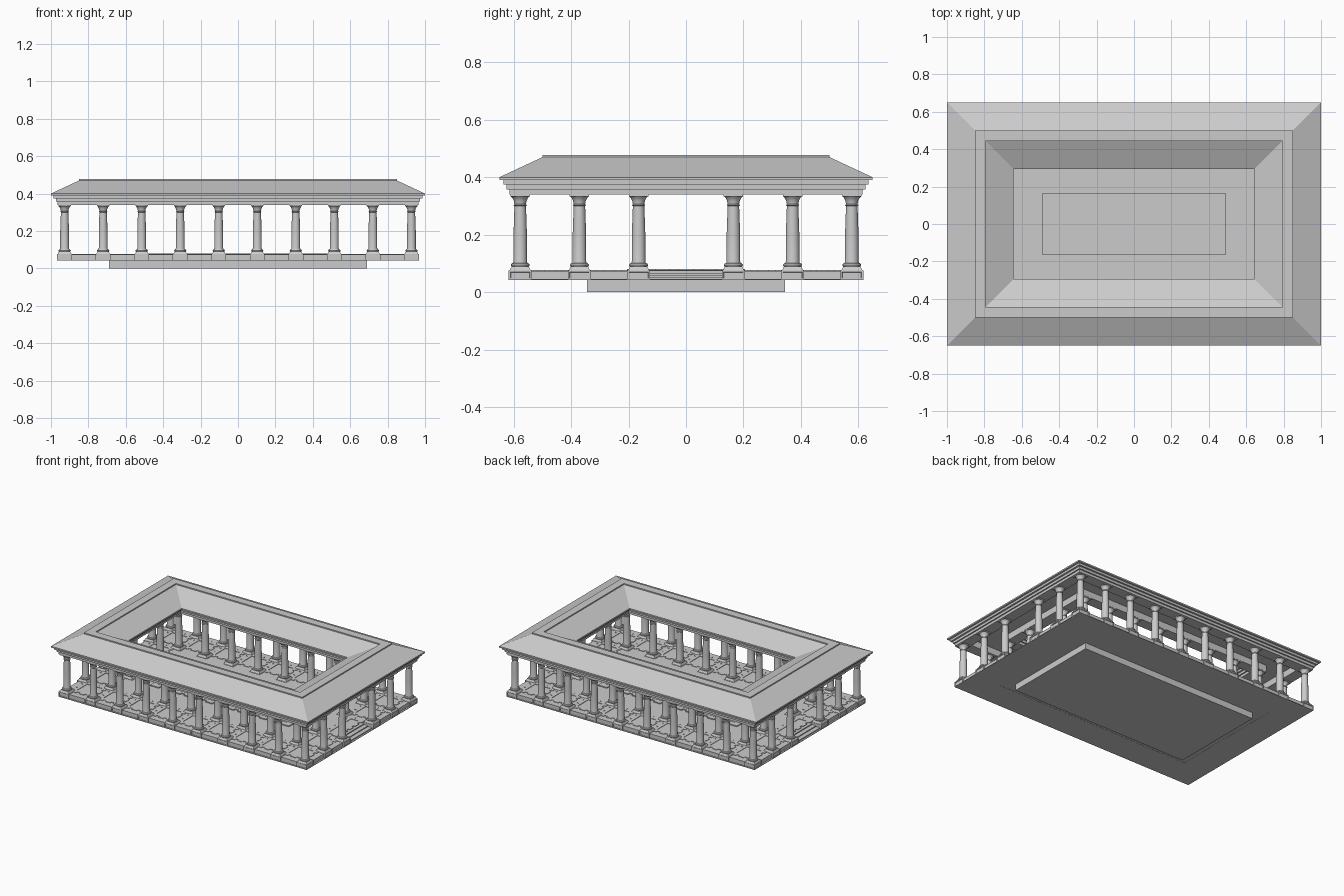
import bpy, bmesh, math
from mathutils import Matrix, Vector

cube = bpy.data.objects.get("Cube")
if cube:
    bpy.data.objects.remove(cube, do_unlink=True)

stone = bpy.data.materials.new("pale grey stone")
stone.use_nodes = True
GREY = (0.6, 0.6, 0.6, 1)
stone.diffuse_color = GREY
stone.node_tree.nodes["Principled BSDF"].inputs["Base Color"].default_value = GREY


def make(name, bm):
    bmesh.ops.recalc_face_normals(bm, faces=bm.faces[:])
    mesh = bpy.data.meshes.new(name)
    bm.to_mesh(mesh)
    bm.free()
    mesh.materials.append(stone)
    return place(name, mesh)


def place(name, mesh, loc=(0, 0, 0)):
    ob = bpy.data.objects.new(name, mesh)
    ob.location = loc
    bpy.context.scene.collection.objects.link(ob)
    return ob


def box(bm, x0, x1, y0, y1, z0, z1):
    m = Matrix.Translation(((x0 + x1) / 2, (y0 + y1) / 2, (z0 + z1) / 2))
    size = Matrix.Diagonal((abs(x1 - x0), abs(y1 - y0), z1 - z0, 1))
    return bmesh.ops.create_cube(bm, size=1, matrix=m @ size)["verts"]


def ring(bm, hx, hy, profile, cx=0, cy=0):
    """Mitred rectangular sweep of a closed (inset, height) profile."""
    loops = [[bm.verts.new((cx + sx * (hx - d), cy + sy * (hy - d), z)) for d, z in profile]
             for sx, sy in ((1, 1), (-1, 1), (-1, -1), (1, -1))]
    n = len(profile)
    for i in range(4):
        a, b = loops[i], loops[(i + 1) % 4]
        for j in range(n):
            k = (j + 1) % n
            bm.faces.new((a[j], a[k], b[k], b[j]))


def band(width, z0, z1):
    return [(0, z0), (width, z0), (width, z1), (0, z1)]


def toothed_frame(bm, cx, cy, hx, hy, width, tooth, pitch, z0, z1):
    """Paving border with an outer edge of evenly spaced teeth."""
    ring(bm, hx - tooth, hy - tooth, band(width - tooth, z0, z1), cx, cy)
    for half, other, swap in ((hx, hy, False), (hy, hx, True)):
        n = max(1, round(2 * half / pitch))
        step = 2 * half / n
        for i in range(n):
            a0 = -half + i * step + (0.18 * step if i else 0)
            a1 = -half + (i + 1) * step - (0.18 * step if i < n - 1 else 0)
            for s in (-1, 1):
                b0, b1 = sorted((s * other, s * (other - tooth)))
                if swap:
                    box(bm, cx + b0, cx + b1, cy + a0, cy + a1, z0, z1)
                else:
                    box(bm, cx + a0, cx + a1, cy + b0, cy + b1, z0, z1)


# Roof: mitred gable ring with stepped entablature on both sides
SPAN = 0.355
outer = [(0.111, 0.385), (0.111, 0.34), (0.035, 0.34), (0.035, 0.358), (0.026, 0.358),
         (0.026, 0.375), (0.014, 0.375), (0.014, 0.39), (0, 0.39), (0, 0.40),
         (0.15, 0.47), (0.15, 0.478)]
bm = bmesh.new()
ring(bm, 1, 0.65, outer + [(SPAN - d, z) for d, z in reversed(outer)])
make("roof", bm)

# Lower base with the sunken pool basin
FLOOR = 0.074
PX, PY = 0.49, 0.163
bm = bmesh.new()
box(bm, -0.69, 0.69, -0.345, 0.345, 0, 0.02)
ring(bm, 0.69, 0.345, [(0, 0.02), (0.18, 0.02), (0.18, 0.044), (0, 0.044)])
make("lower_base", bm)

# Platform around the pool, notched at both ends for the steps
EX, EY, STEP_X, STEP_Y = 0.955, 0.607, 0.86, 0.125
bm = bmesh.new()
for s in (-1, 1):
    box(bm, -EX, EX, s * PY, s * EY, 0.043, FLOOR)
    box(bm, s * PX, s * STEP_X, -PY, PY, 0.043, FLOOR)
    for t in (-1, 1):
        box(bm, s * STEP_X, s * EX, t * STEP_Y, t * PY, 0.043, FLOOR)
ring(bm, 0.966, 0.617, band(0.2, 0.042, 0.046))
make("platform", bm)

# Entrance steps
bm = bmesh.new()
for s in (-1, 1):
    for i in range(3):
        box(bm, s * STEP_X, s * (EX - 0.03 * i), -STEP_Y, STEP_Y,
            0.045, 0.053 + 0.007 * i)
make("steps", bm)

# Pool surround with toothed edge and thin inner lip
bm = bmesh.new()
toothed_frame(bm, 0, 0, 0.54, 0.205, 0.038, 0.016, 0.083, FLOOR, 0.081)
ring(bm, 0.502, 0.175, band(0.012, FLOOR, 0.077))
make("pool_surround", bm)

# Column grid
GAP = 0.206
xs = [(i - 4.5) * GAP for i in range(10)]
ys = [-0.577, -0.371, -0.165, 0.165, 0.371, 0.577]
spots = [(x, y) for i, x in enumerate(xs) for j, y in enumerate(ys)
         if i in (0, 1, 8, 9) or j in (0, 1, 4, 5)]

# Gallery paving: a toothed border in every bay
bm = bmesh.new()
for i in range(9):
    for j in range(5):
        if i in (0, 8) or j in (0, 4):
            hx = (xs[i + 1] - xs[i]) / 2 - 0.012
            hy = (ys[j + 1] - ys[j]) / 2 - 0.012
            if j == 2:
                hx -= 0.03
            toothed_frame(bm, (xs[i] + xs[i + 1]) / 2, (ys[j] + ys[j + 1]) / 2,
                          hx, hy, 0.034, 0.014, 0.065, FLOOR, FLOOR + 0.003)
make("gallery_paving", bm)

# Column pedestal: block with recessed panels and a sloped cap
bm = bmesh.new()
verts = box(bm, -0.04, 0.04, -0.04, 0.04, 0.043, 0.076)
sides = [f for f in bm.faces if abs(f.normal.z) < 0.5]
bmesh.ops.inset_individual(bm, faces=sides, thickness=0.009, depth=0)
bmesh.ops.inset_individual(bm, faces=sides, thickness=0.001, depth=-0.003)
cap = box(bm, -0.037, 0.037, -0.037, 0.037, 0.076, 0.09)
for v in cap:
    if v.co.z > 0.085:
        v.co.x *= 0.8
        v.co.y *= 0.8
box(bm, -0.034, 0.034, -0.034, 0.034, 0.334, 0.34)
pedestal = make("pedestal", bm)

# Round shaft with base moulding and flared capital
profile = [(0.0, 0.09), (0.031, 0.09), (0.033, 0.095), (0.03, 0.1), (0.025, 0.102),
           (0.0235, 0.108), (0.0235, 0.2), (0.02, 0.3), (0.023, 0.303), (0.02, 0.307),
           (0.022, 0.318), (0.027, 0.328), (0.033, 0.334), (0.0, 0.334)]
bm = bmesh.new()
pts = [bm.verts.new((r, 0, z)) for r, z in profile]
edges = [bm.edges.new(p) for p in zip(pts, pts[1:])]
bmesh.ops.spin(bm, geom=pts + edges, cent=(0, 0, 0), axis=(0, 0, 1),
               angle=math.tau, steps=20)
bmesh.ops.remove_doubles(bm, verts=bm.verts[:], dist=0.0001)
shaft = make("column", bm)
bpy.context.view_layer.objects.active = shaft
shaft.select_set(True)
bpy.ops.object.shade_smooth_by_angle(angle=math.radians(35))

# Repeat the column and pedestal over the grid
for ob in (shaft, pedestal):
    ob.location = (*spots[0], 0)
    for x, y in spots[1:]:
        place(ob.name.split(".")[0], ob.data, (x, y, 0))
